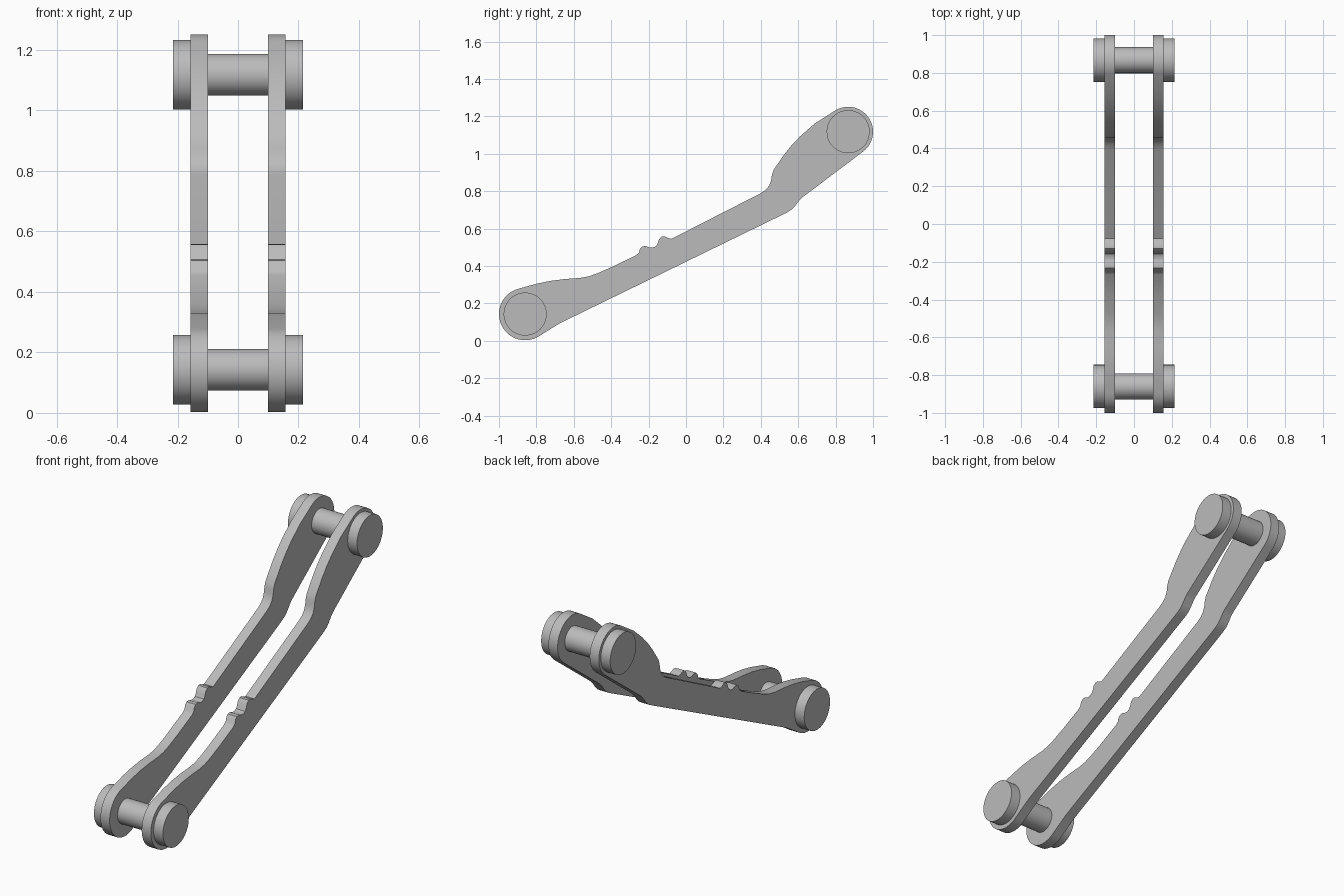
import bpy, bmesh, math
from mathutils import Matrix, Vector

cube = bpy.data.objects.get("Cube")
if cube:
    bpy.data.objects.remove(cube, do_unlink=True)

grey = bpy.data.materials.new("plain_grey")
grey.use_nodes = True
grey.diffuse_color = (0.5, 0.5, 0.5, 1)
grey.node_tree.nodes["Principled BSDF"].inputs["Base Color"].default_value = (0.5, 0.5, 0.5, 1)

LOW, HIGH = (-0.86, 0.143), (0.867, 1.118)   # pivot centres in y, z
INNER, OUTER, CAP = 0.10, 0.157, 0.215       # distances from the middle in x


def finish(bm, name):
    bmesh.ops.recalc_face_normals(bm, faces=bm.faces)
    mesh = bpy.data.meshes.new(name)
    bm.to_mesh(mesh)
    bm.free()
    mesh.materials.append(grey)
    ob = bpy.data.objects.new(name, mesh)
    bpy.context.collection.objects.link(ob)
    bpy.ops.object.select_all(action='DESELECT')
    ob.select_set(True)
    bpy.context.view_layer.objects.active = ob
    bpy.ops.object.shade_smooth_by_angle(angle=math.radians(32))
    return ob


def cylinder(name, centre, radius, x0, x1):
    bm = bmesh.new()
    place = Matrix.Translation(((x0 + x1) / 2, *centre)) @ Matrix.Rotation(math.pi / 2, 4, 'Y')
    bmesh.ops.create_cone(bm, cap_ends=True, segments=48, radius1=radius,
                          radius2=radius, depth=x1 - x0, matrix=place)
    return finish(bm, name)


def arc(centre, radius, start, end, steps=24):
    angles = [math.radians(start + (end - start) * i / steps) for i in range(steps + 1)]
    return [(centre[0] + radius * math.cos(a), centre[1] + radius * math.sin(a)) for a in angles]


# Side outline of an arm, clockwise from the bottom of the lower eye
top_edge = [(-0.80, 0.305), (-0.727, 0.32), (-0.65, 0.33), (-0.567, 0.336), (-0.52, 0.345),
            (-0.476, 0.36), (-0.396, 0.395), (-0.267, 0.457)]
notches = [(-0.252, 0.471), (-0.246, 0.492), (-0.234, 0.504), (-0.215, 0.507),
           (-0.195, 0.499), (-0.178, 0.498), (-0.16, 0.506), (-0.151, 0.522),
           (-0.144, 0.544), (-0.13, 0.557), (-0.112, 0.558), (-0.095, 0.549), (-0.078, 0.545)]
shoulder = [(0.396, 0.787), (0.425, 0.806), (0.445, 0.83), (0.455, 0.858), (0.459, 0.885),
            (0.468, 0.914), (0.524, 0.995), (0.565, 1.046), (0.61, 1.093), (0.69, 1.163)]
under_edge = [(0.625, 0.769), (0.607, 0.752), (0.583, 0.72), (0.567, 0.703), (0.545, 0.689),
              (0.52, 0.676), (-0.674, 0.094), (-0.72, 0.066)]
outline = (arc(LOW, 0.14, -55, -255) + top_edge + notches + shoulder
           + arc(HIGH, 0.133, 125, -52) + under_edge)


def arm(name, x0, x1):
    bm = bmesh.new()
    face = bm.faces.new([bm.verts.new((x0, y, z)) for y, z in outline])
    grown = bmesh.ops.extrude_face_region(bm, geom=[face])["geom"]
    verts = [g for g in grown if isinstance(g, bmesh.types.BMVert)]
    bmesh.ops.translate(bm, verts=verts, vec=Vector((x1 - x0, 0, 0)))
    return finish(bm, name)


# Paired arms with outer caps
for side, s in (("left", 1), ("right", -1)):
    arm(side + "_arm", *sorted((s * INNER, s * OUTER)))
    for end, centre in (("lower", LOW), ("upper", HIGH)):
        cylinder(f"{side}_{end}_cap", centre, 0.115, *sorted((s * OUTER, s * CAP)))

# Cross pins joining the arms
for end, centre in (("lower", LOW), ("upper", HIGH)):
    cylinder(end + "_pin", centre, 0.069, -INNER, INNER)
